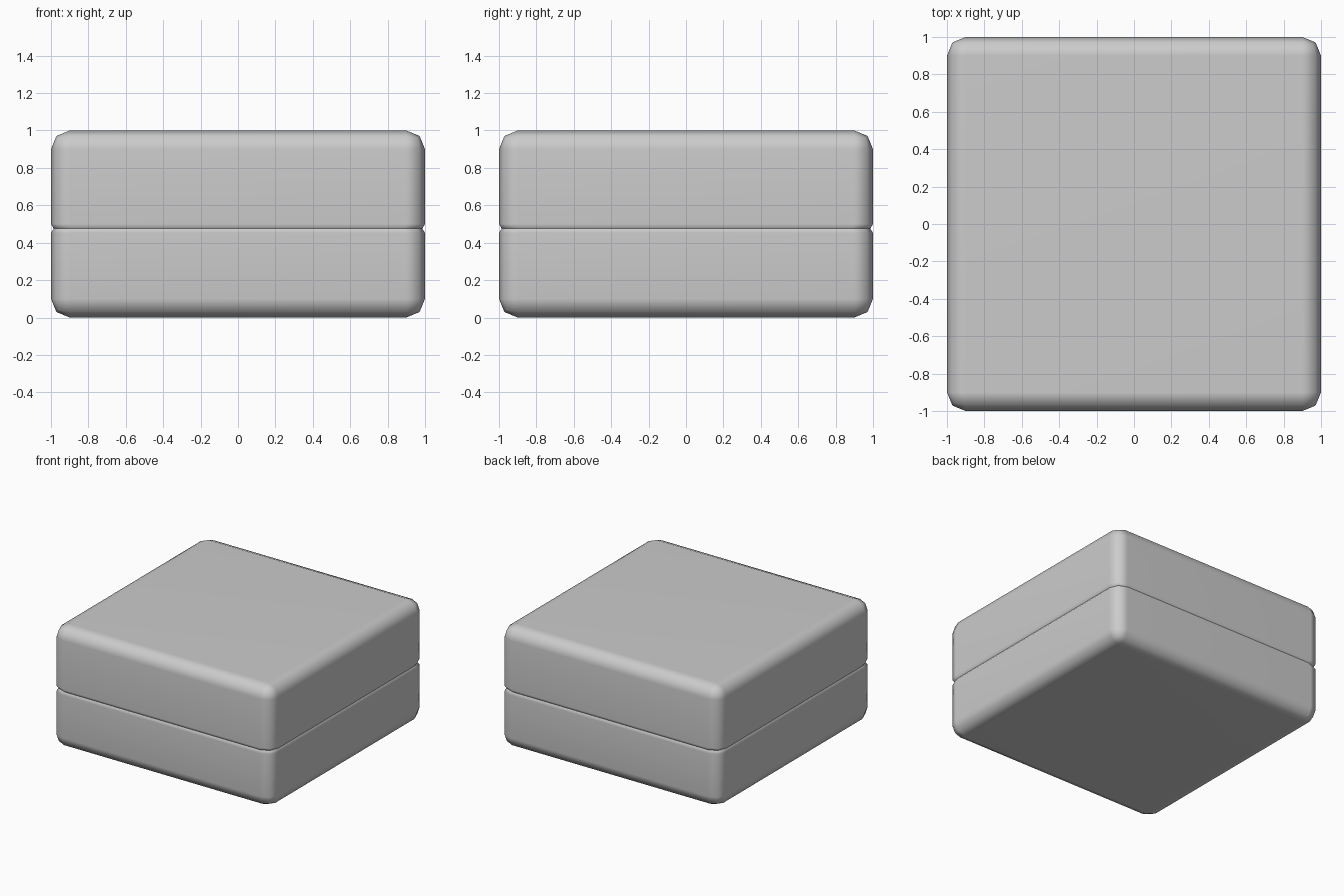
import bpy, bmesh
from mathutils import Vector

if "Cube" in bpy.data.objects:
    bpy.data.objects.remove(bpy.data.objects["Cube"])

GROOVE_LOW, GROOVE_MID, GROOVE_TOP = 0.453, 0.475, 0.5
GROOVE_DEPTH = 0.015


def rounded_block(bm):
    # 2 x 2 x 1 block with every edge rounded in two segments
    bmesh.ops.create_cube(bm, size=2)
    for v in bm.verts:
        v.co.z = (v.co.z + 1) / 2
    bmesh.ops.bevel(bm, geom=bm.edges[:], offset=0.1, segments=2,
                    profile=0.5, affect='EDGES')


def cut(bm, z, below=False, above=False):
    geom = bm.verts[:] + bm.edges[:] + bm.faces[:]
    bmesh.ops.bisect_plane(bm, geom=geom, plane_co=(0, 0, z), plane_no=(0, 0, 1),
                           clear_inner=below, clear_outer=above)


def make_half(name, is_lid):
    bm = bmesh.new()
    rounded_block(bm)
    # loop at the lip, then trim the half at the middle of the groove
    cut(bm, GROOVE_TOP if is_lid else GROOVE_LOW)
    cut(bm, GROOVE_MID, below=is_lid, above=not is_lid)
    # pull the trimmed rim inward to form the V groove
    for v in bm.verts:
        if abs(v.co.z - GROOVE_MID) < 1e-4:
            v.co.x *= 1 - GROOVE_DEPTH
            v.co.y *= 1 - GROOVE_DEPTH
    bmesh.ops.recalc_face_normals(bm, faces=bm.faces[:])
    mesh = bpy.data.meshes.new(name)
    bm.to_mesh(mesh)
    bm.free()
    mesh.shade_smooth()
    obj = bpy.data.objects.new(name, mesh)
    bpy.context.collection.objects.link(obj)
    # keep the large faces flat-looking
    mod = obj.modifiers.new("weighted_normals", 'WEIGHTED_NORMAL')
    mod.weight = 50


make_half("box_base", False)
make_half("box_lid", True)
